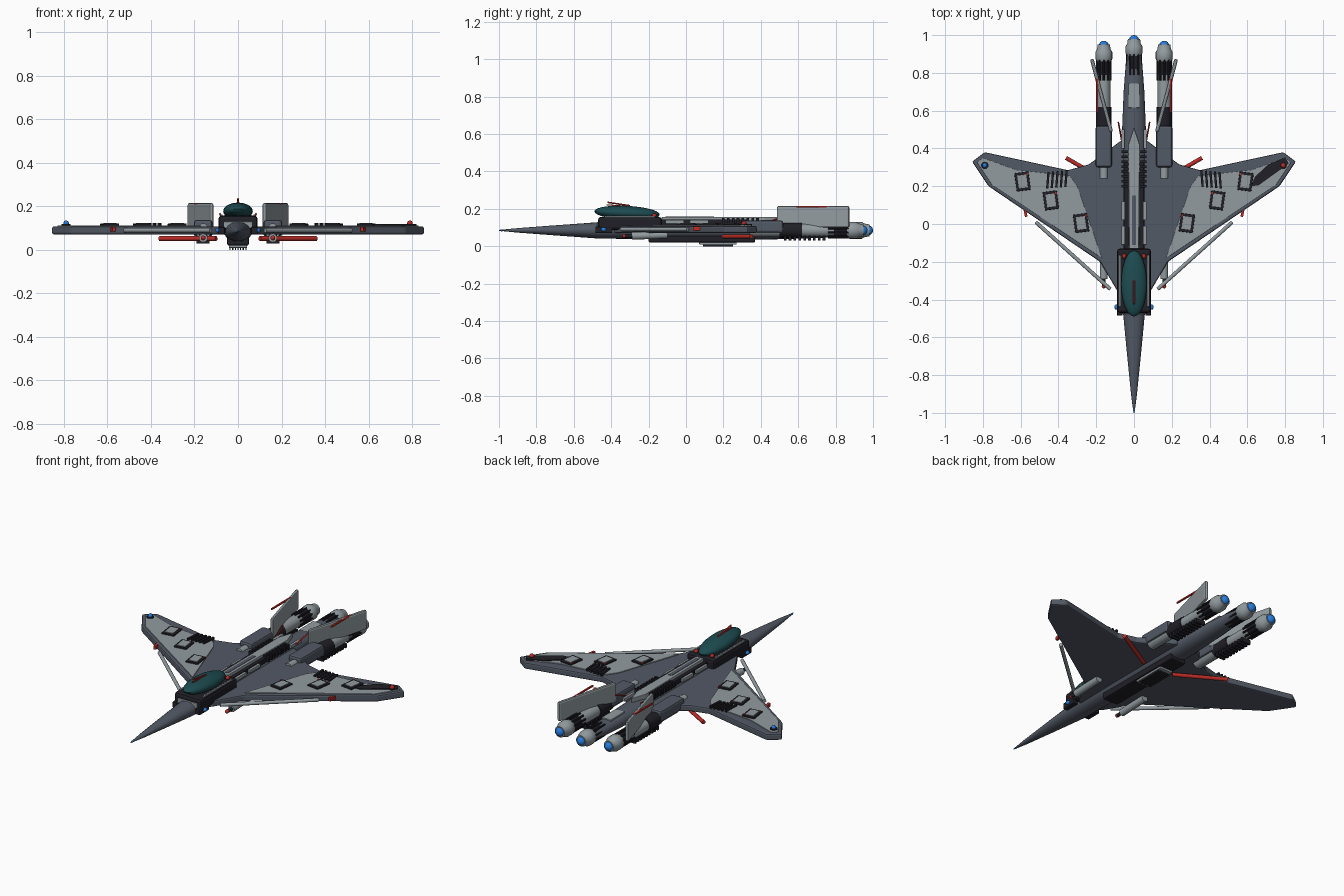
import bpy, bmesh, math
from mathutils import Vector, Matrix

if "Cube" in bpy.data.objects:
    bpy.data.objects.remove(bpy.data.objects["Cube"])


def material(name, rgb):
    m = bpy.data.materials.new(name)
    m.use_nodes = True
    m.diffuse_color = (*rgb, 1)
    m.node_tree.nodes["Principled BSDF"].inputs["Base Color"].default_value = (*rgb, 1)
    return m


SLATE = material("slate hull", (.085, .1, .13))
LIGHT = material("light grey plating", (.29, .33, .35))
DARK = material("near black trim", (.014, .014, .02))
TEAL = material("teal glass", (.012, .07, .08))
RED = material("red marker", (.5, .025, .02))
BLUE = material("blue glow", (.02, .2, .7))


def finish(name, bm, mat, smooth=False):
    bmesh.ops.recalc_face_normals(bm, faces=bm.faces)
    me = bpy.data.meshes.new(name)
    bm.to_mesh(me)
    bm.free()
    me.materials.append(mat)
    ob = bpy.data.objects.new(name, me)
    bpy.context.collection.objects.link(ob)
    if smooth:
        bpy.ops.object.select_all(action='DESELECT')
        ob.select_set(True)
        bpy.context.view_layer.objects.active = ob
        bpy.ops.object.shade_smooth_by_angle(angle=math.radians(35))
    return ob


def bevel(bm, width):
    if width:
        bmesh.ops.bevel(bm, geom=bm.edges[:], offset=width, segments=2, affect='EDGES', profile=.5)


def box(name, loc, size, mat, turn=0, round_=0, pitch=0):
    bm = bmesh.new()
    bmesh.ops.create_cube(bm, size=1)
    bm.transform(Matrix.Diagonal((*size, 1)))
    bevel(bm, round_)
    bm.transform(Matrix.Translation(loc) @ Matrix.Rotation(turn, 4, 'Z') @ Matrix.Rotation(pitch, 4, 'X'))
    return finish(name, bm, mat)


def rod(name, a, b, r, mat, r2=None, sides=16):
    a, b = Vector(a), Vector(b)
    bm = bmesh.new()
    bmesh.ops.create_cone(bm, cap_ends=True, segments=sides, radius1=r,
                          radius2=r if r2 is None else r2, depth=(b - a).length)
    bm.transform(Matrix.Translation((a + b) / 2) @ (b - a).to_track_quat('Z', 'Y').to_matrix().to_4x4())
    return finish(name, bm, mat, True)


def ball(name, loc, size, mat, pitch=0):
    bm = bmesh.new()
    bmesh.ops.create_uvsphere(bm, u_segments=24, v_segments=14, radius=1)
    bm.transform(Matrix.Translation(loc) @ Matrix.Rotation(pitch, 4, 'X') @ Matrix.Diagonal((*size, 1)))
    return finish(name, bm, mat, True)


def prism(name, points, z0, z1, mat, side=1, round_=0):
    bm = bmesh.new()
    face = bm.faces.new([bm.verts.new((x * side, y, z0)) for x, y in points])
    out = bmesh.ops.extrude_face_region(bm, geom=[face])
    for v in out["geom"]:
        if isinstance(v, bmesh.types.BMVert):
            v.co.z = z1
    bevel(bm, round_)
    return finish(name, bm, mat)


def lathe(name, x, z, stations, mat, tall=1, sides=20):
    # rings along y, each station is (y, radius)
    bm = bmesh.new()
    rings = []
    for y, r in stations:
        angles = [math.tau * i / sides for i in range(sides)]
        rings.append([bm.verts.new((x + r * math.cos(t), y, z + tall * r * math.sin(t))) for t in angles])
    for p, q in zip(rings, rings[1:]):
        for i in range(sides):
            j = (i + 1) % sides
            bm.faces.new((p[i], p[j], q[j], q[i]))
    bm.faces.new(rings[0])
    bm.faces.new(rings[-1])
    return finish(name, bm, mat, True)


# Fuselage and belly
lathe("fuselage", 0, .085, [(-1, .003), (-.9, .016), (-.7, .036), (-.47, .058), (-.1, .065),
                            (.45, .065), (.7, .055), (.9, .04)], SLATE, .75)
ball("nose_light", (0, -.985, .085), (.006, .012, .005), BLUE)
box("belly_keel", (0, .085, .045), (.1, .57, .05), DARK, round_=.008)
box("belly_plate", (0, .17, .017), (.085, .2, .016), LIGHT, round_=.004)
for i in range(7):
    box("belly_rib", (-.036 + i * .012, .17, .005), (.005, .16, .01), DARK)

# Dorsal spine
prism("spine", [(-.025, -.13), (.025, -.13), (.03, .42), (0, .51), (-.03, .42)], .12, .157, LIGHT, round_=.003)
box("spine_inlay", (0, .02, .157), (.022, .26, .004), SLATE)
box("boom_plate", (0, .68, .123), (.06, .13, .012), LIGHT, round_=.003)

# Cockpit
box("cockpit_base", (0, -.3, .122), (.18, .34, .07), DARK, round_=.015)
box("cockpit_front_rim", (0, -.468, .115), (.13, .016, .03), LIGHT, round_=.004)
ball("canopy", (0, -.315, .178), (.068, .175, .038), TEAL, math.radians(-3))
box("canopy_marker", (0, -.36, .217), (.007, .13, .006), RED, pitch=math.radians(-4))
rod("canopy_probe", (0, -.42, .235), (0, -.3, .217), .004, RED)

WING = [(.04, -.4), (.085, -.36), (.18, -.2), (.77, .2), (.857, .33), (.79, .38),
        (.35, .285), (.24, .315), (.07, .44), (.04, .44)]
PLATE = [(.17, -.18), (.75, .205), (.83, .325), (.8, .35), (.62, .285), (.34, .255), (.3, .2)]

for s in (1, -1):
    # Wings and their plating
    prism("wing", WING, .071, .108, SLATE, s, .008)
    prism("wing_plate", PLATE, .1, .113, LIGHT, s, .002)
    box("wing_edge_marker", (s * .575, .06, .095), (.014, .045, .02), RED, turn=-s * .2)
    for x, y in ((.59, .225), (.44, .125), (.28, .005)):
        turn = s * math.radians(-8)
        box("hatch_frame", (s * x, y, .115), (.075, .098, .012), DARK, turn, .003)
        box("hatch_cover", (s * x, y, .119), (.05, .07, .01), LIGHT, turn, .002)
        box("hatch_marker", (s * (x - .027), y + .04, .121), (.01, .01, .006), RED, turn)
    for i in range(5):
        box("wing_vent", (s * (.36 + i * .024), .24 - i * .002, .115), (.012, .088, .016), DARK, s * .08)
    rod("wing_tip_mount", (s * .79, .31, .105), (s * .79, .31, .118), .02, DARK)
    ball("wing_tip_light", (s * .79, .31, .122), (.013, .013, .013), RED if s > 0 else BLUE)

    # Struts, guns and lamps at the front
    rod("wing_strut", (s * .125, -.345, .09), (s * .52, .01, .09), .01, LIGHT)
    rod("gun_pod", (s * .16, -.29, .055), (s * .16, -.1, .062), .02, LIGHT)
    rod("gun_barrel", (s * .16, -.33, .055), (s * .16, -.28, .055), .01, DARK)
    ball("gun_tip", (s * .16, -.33, .055), (.011, .011, .011), RED)
    box("side_lamp_mount", (s * .075, -.44, .088), (.03, .09, .035), DARK, round_=.005)
    ball("side_lamp", (s * .093, -.44, .09), (.011, .014, .011), BLUE)
    box("cockpit_rail", (s * .076, -.3, .158), (.01, .27, .008), LIGHT, round_=.002)
    ball("cockpit_marker", (s * .052, -.17, .164), (.011, .013, .011), RED)

    # Dorsal rails and vents
    for y in (-.06, .07, .45):
        box("dorsal_rail", (s * .058, y, .13), (.016, .1, .02), LIGHT, round_=.003)
    box("dorsal_channel", (s * .04, .1, .128), (.02, .46, .03), DARK)
    for i in range(8):
        box("dorsal_vent", (s * .047, .2 + i * .026, .137), (.036, .014, .03), DARK)
    rod("dorsal_antenna", (s * .065, .44, .13), (s * .083, .54, .165), .004, RED)
    rod("belly_brace", (s * .1, .2, .052), (s * .36, .35, .052), .011, RED)

    # Tail fins standing on the nacelles
    box("tail_fin", (s * .172, .68, .158), (.02, .4, .115), LIGHT, -s * math.radians(15), .009)
    box("fin_marker", (s * .195, .68, .212), (.01, .18, .009), RED, round_=.002)

    # Side nacelles
    box("intake_box", (s * .16, .41, .105), (.085, .22, .065), SLATE, round_=.012)
    rod("intake_nose", (s * .16, .24, .1), (s * .16, .32, .1), .022, LIGHT)
    rod("intake_collar", (s * .16, .5, .085), (s * .16, .62, .085), .04, DARK)
    rod("nacelle", (s * .16, .34, .085), (s * .16, .89, .085), .035, LIGHT)
    for i in range(9):
        box("nacelle_fin", (s * .16, .53 + i * .026, .042), (.06, .014, .024), DARK)

# Engine nozzles, with black cooling bars ahead of them
for x, y in ((-.16, 0), (0, .03), (.16, 0)):
    for i in range(10):
        t = math.tau * i / 10 + .3
        spot = Vector((x + .037 * math.cos(t), 0, .085 + .037 * math.sin(t)))
        rod("cooling_bar", spot + Vector((0, .76 + y, 0)), spot + Vector((0, .88 + y, 0)), .006, DARK, sides=8)
    rod("engine_collar", (x, .79 + y, .085), (x, .875 + y, .085), .037, DARK)
    lathe("nozzle", x, .085, [(.86 + y, .038), (.875 + y, .045), (.91 + y, .045),
                              (.925 + y, .036), (.95 + y, .032)], LIGHT)
    ball("engine_glow", (x, .945 + y, .085), (.026, .025, .026), BLUE)

# Black patch on the left wing tip
prism("tip_patch", [(.62, .2), (.66, .205), (.82, .32), (.8, .352), (.71, .315), (.64, .25)], .108, .118, DARK)
